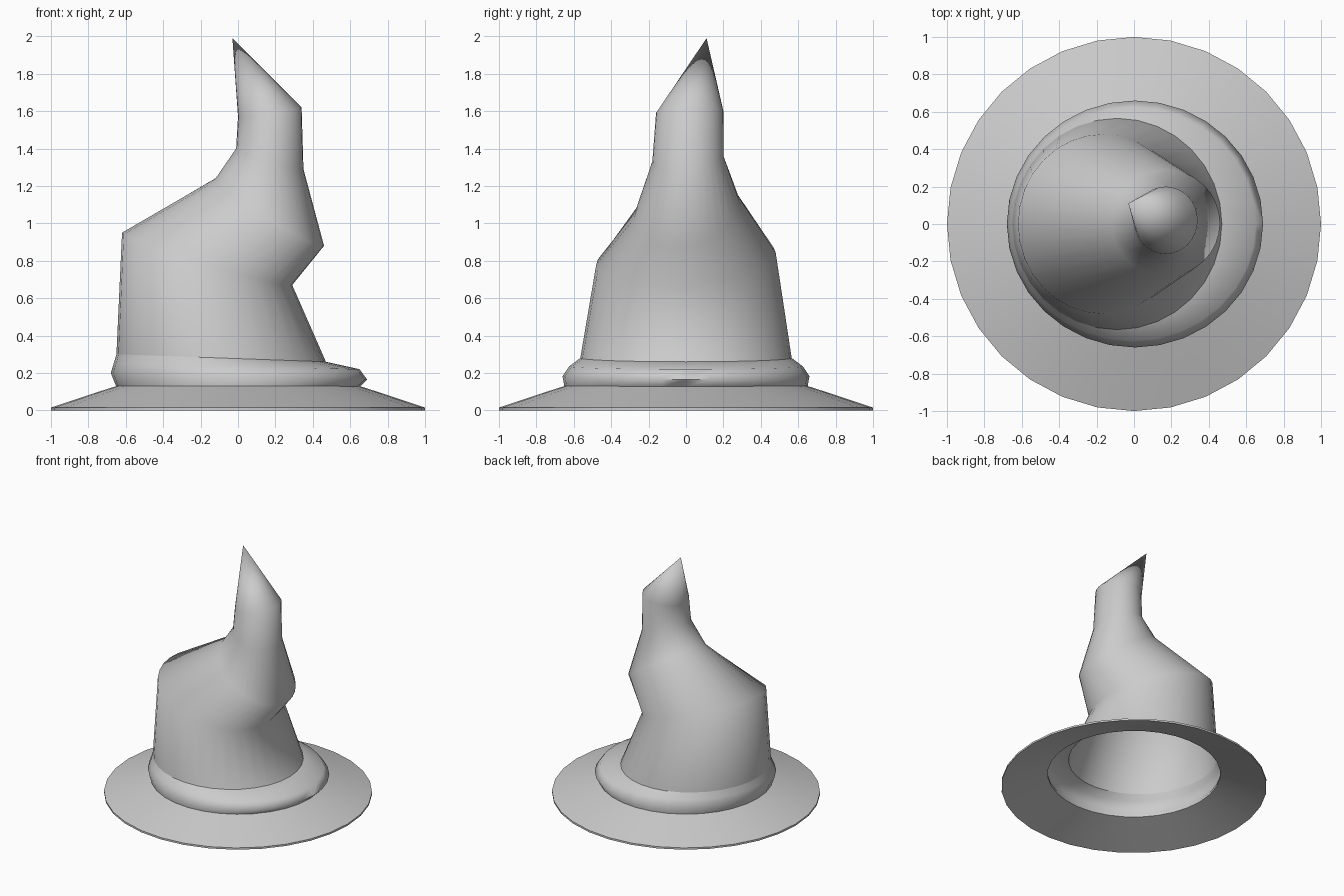
import bpy, bmesh
from math import sin, cos, pi, radians

if "Cube" in bpy.data.objects:
    bpy.data.objects.remove(bpy.data.objects["Cube"])

SIDES = 32


def ring(left, right, front, back, tilt=0.0):
    """Tilted ellipse: left/right are (x, z), front/back are y, tilt raises the back."""
    cx, cz = (left[0] + right[0]) / 2, (left[1] + right[1]) / 2
    rx, rz = (right[0] - left[0]) / 2, (right[1] - left[1]) / 2
    cy, ry = (front + back) / 2, (back - front) / 2
    pts = []
    for i in range(SIDES):
        c, s = cos(2 * pi * i / SIDES), sin(2 * pi * i / SIDES)
        pts.append((cx + rx * c, cy + ry * s, cz + rz * c + tilt * s))
    return pts


def circle(r, z):
    return ring((-r, z), (r, z), -r, r)


def loft(name, rings, tip=None, closed=False, angle=60):
    bm = bmesh.new()
    loops = [[bm.verts.new(p) for p in r] for r in rings]
    pairs = list(zip(loops, loops[1:]))
    if closed:
        pairs.append((loops[-1], loops[0]))
    for a, b in pairs:
        for i in range(SIDES):
            j = (i + 1) % SIDES
            bm.faces.new((a[i], a[j], b[j], b[i]))
    if tip:
        t = bm.verts.new(tip)
        top = loops[-1]
        for i in range(SIDES):
            bm.faces.new((top[i], top[(i + 1) % SIDES], t))
    if closed:
        bmesh.ops.recalc_face_normals(bm, faces=bm.faces)
    mesh = bpy.data.meshes.new(name)
    bm.to_mesh(mesh)
    bm.free()
    obj = bpy.data.objects.new(name, mesh)
    bpy.context.collection.objects.link(obj)
    bpy.ops.object.select_all(action='DESELECT')
    obj.select_set(True)
    bpy.context.view_layer.objects.active = obj
    bpy.ops.object.shade_smooth_by_angle(angle=radians(angle))
    return obj


# Thin sloping brim with an open centre
loft("brim", [circle(1.0, 0.0), circle(1.0, 0.015), circle(0.76, 0.095),
              circle(0.65, 0.13), circle(0.65, 0.11), circle(0.76, 0.075)],
     closed=True)

# Rolled band, whose upper edge leans in to meet the crown
crown_base = ring((-0.65, 0.30), (0.47, 0.26), -0.565, 0.565)
loft("hat_band", [circle(0.65, 0.125),
                  ring((-0.68, 0.20), (0.69, 0.165), -0.66, 0.66),
                  ring((-0.665, 0.25), (0.65, 0.22), -0.625, 0.625),
                  crown_base], angle=80)

# Slouching crown that folds back and ends in a bent point
loft("crown", [crown_base,
               ring((-0.62, 0.95), (0.29, 0.67), -0.48, 0.48, 0.03),
               ring((-0.12, 1.24), (0.46, 0.88), -0.28, 0.29, 0.04),
               ring((-0.01, 1.40), (0.35, 1.29), -0.18, 0.20, 0.015),
               ring((0.0, 1.57), (0.34, 1.62), -0.16, 0.20, 0.005)],
     tip=(-0.03, 0.11, 1.99), angle=120)
